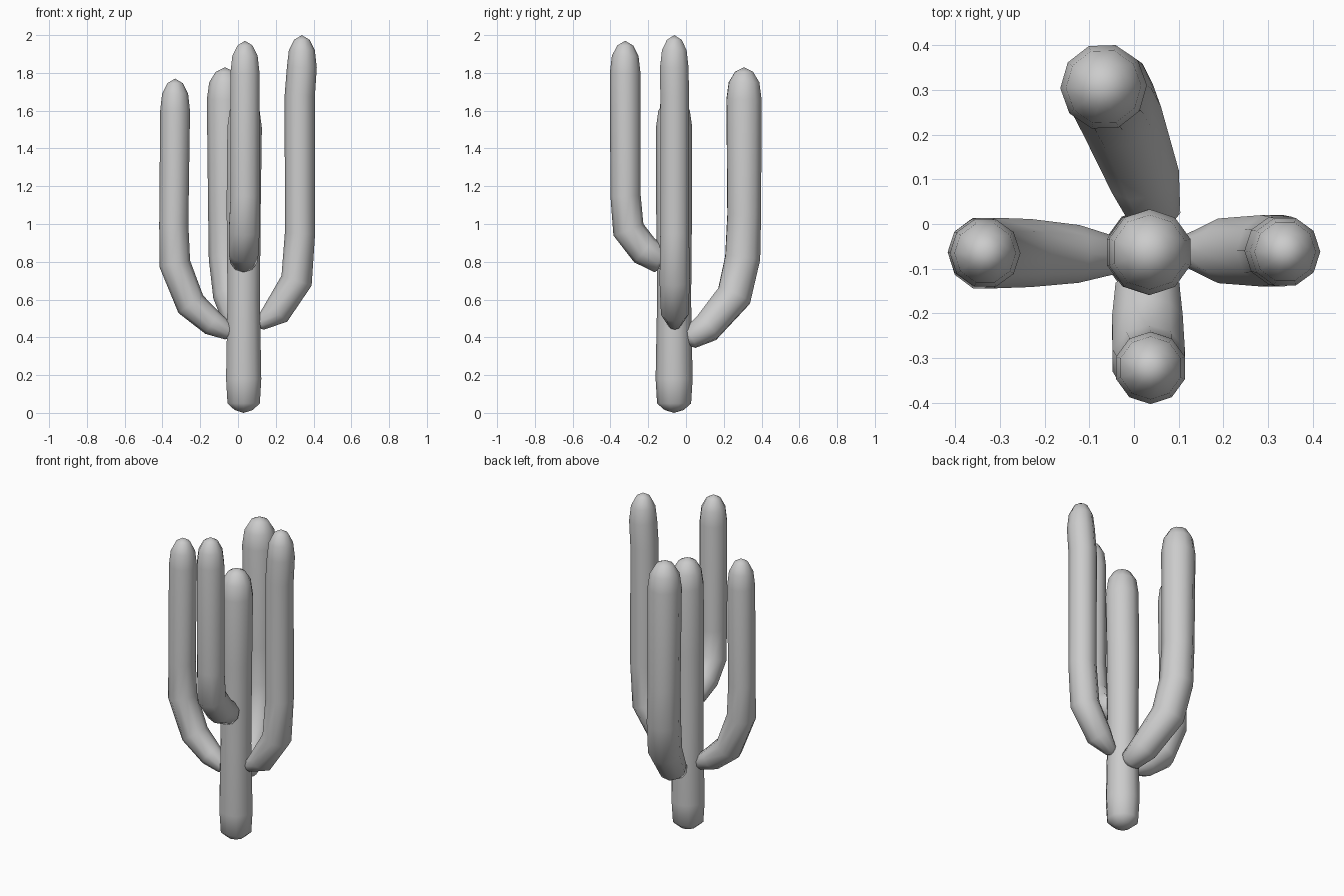
import bpy, bmesh, math
from mathutils import Vector

SIDES = 10


def tube(name, path, side):
    """Loft a rounded tube through (x, y, z, radius) points; radius 0 makes a tip."""
    bm = bmesh.new()
    side = Vector(side).normalized()
    pts = [Vector(p[:3]) for p in path]
    rings = []
    for i, p in enumerate(pts):
        r = path[i][3]
        if r == 0:
            rings.append([bm.verts.new(p)])
            continue
        a, b = pts[max(i - 1, 0)], pts[min(i + 1, len(pts) - 1)]
        tan = ((p - a).normalized() + (b - p).normalized()).normalized()
        s = (side - tan * side.dot(tan)).normalized()
        n = tan.cross(s)
        rings.append([bm.verts.new(p + r * (math.cos(t) * s + math.sin(t) * n))
                      for t in (2 * math.pi * (k + 0.5) / SIDES for k in range(SIDES))])
    for lo, hi in zip(rings, rings[1:]):
        for k in range(SIDES):
            j = (k + 1) % SIDES
            if len(lo) == 1:
                bm.faces.new((lo[0], hi[j], hi[k]))
            elif len(hi) == 1:
                bm.faces.new((lo[k], lo[j], hi[0]))
            else:
                bm.faces.new((lo[k], lo[j], hi[j], hi[k]))
    bmesh.ops.recalc_face_normals(bm, faces=bm.faces)
    mesh = bpy.data.meshes.new(name)
    bm.to_mesh(mesh)
    bm.free()
    mesh.shade_smooth()
    obj = bpy.data.objects.new(name, mesh)
    bpy.context.collection.objects.link(obj)
    return obj


def cap(x, y, z, r):
    """Rounded top ending at height z."""
    return [(x, y, z - 0.17, r), (x, y, z - 0.08, r * 0.87),
            (x, y, z - 0.025, r * 0.52), (x, y, z, 0)]


# Main stem
tube("trunk", [(0.03, -0.063, 0, 0), (0.03, -0.063, 0.015, 0.05), (0.03, -0.063, 0.05, 0.09),
               (0.03, -0.063, 0.18, 0.098), (0.03, -0.063, 0.6, 0.09),
               (0.03, -0.063, 1.1, 0.095)] + cap(0.035, -0.063, 1.68, 0.096), (1, 0, 0))

# Left arm
tube("left_arm", [(0.0, -0.07, 0.41, 0), (-0.05, -0.07, 0.43, 0.045), (-0.135, -0.067, 0.475, 0.068),
                  (-0.25, -0.065, 0.575, 0.08), (-0.335, -0.065, 0.79, 0.083),
                  (-0.34, -0.063, 1.0, 0.077)] + cap(-0.333, -0.065, 1.77, 0.079), (0, 1, 0))

# Right arm
tube("right_arm", [(0.07, -0.06, 0.46, 0), (0.12, -0.06, 0.475, 0.038), (0.205, -0.06, 0.535, 0.076),
                   (0.31, -0.06, 0.70, 0.084), (0.328, -0.06, 0.95, 0.08),
                   (0.327, -0.06, 1.68, 0.08)] + cap(0.338, -0.062, 2.0, 0.079), (0, 1, 0))

# Front arm
tube("front_arm", [(0.03, -0.07, 0.80, 0), (0.03, -0.14, 0.815, 0.075), (0.03, -0.22, 0.86, 0.083),
                   (0.033, -0.305, 0.97, 0.085), (0.037, -0.32, 1.15, 0.08)]
     + cap(0.037, -0.322, 1.97, 0.081), (1, 0, 0))

# Back arm
tube("back_arm", [(0.05, -0.02, 0.37, 0), (0.045, 0.02, 0.395, 0.06), (0.02, 0.11, 0.45, 0.083),
                  (-0.035, 0.255, 0.62, 0.097), (-0.058, 0.3, 0.82, 0.097),
                  (-0.065, 0.308, 1.05, 0.093)] + cap(-0.068, 0.307, 1.83, 0.097), (0.94, 0.34, 0))
